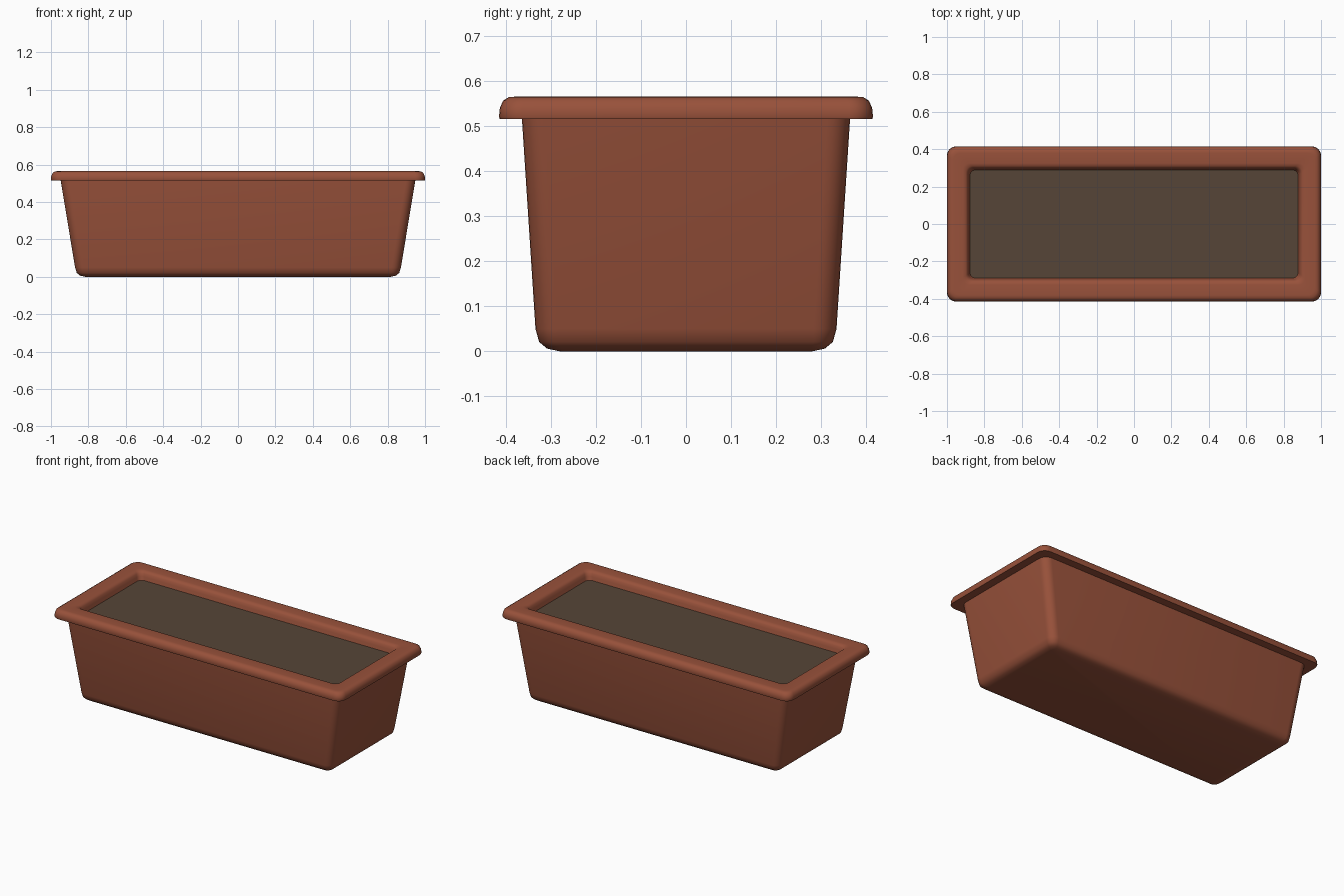
import bpy, bmesh, math

if "Cube" in bpy.data.objects:
    bpy.data.objects.remove(bpy.data.objects["Cube"])


def material(name, rgb):
    m = bpy.data.materials.new(name)
    m.diffuse_color = (*rgb, 1)
    m.use_nodes = True
    m.node_tree.nodes["Principled BSDF"].inputs["Base Color"].default_value = m.diffuse_color
    return m


terracotta = material("terracotta", (0.315, 0.083, 0.043))
soil_brown = material("soil brown", (0.092, 0.060, 0.038))


def rounded_rect(bm, hx, hy, z, r, steps=6):
    """Ring of vertices around a rounded rectangle."""
    ring = []
    for i, (sx, sy) in enumerate([(1, 1), (-1, 1), (-1, -1), (1, -1)]):
        for k in range(steps + 1):
            a = math.pi / 2 * (i + k / steps)
            ring.append(bm.verts.new((sx * (hx - r) + r * math.cos(a),
                                      sy * (hy - r) + r * math.sin(a), z)))
    return ring


def loft(name, sections, mat, cap_first=False, cap_last=False):
    bm = bmesh.new()
    rings = [rounded_rect(bm, *s) for s in sections]
    n = len(rings[0])
    for a, b in zip(rings, rings[1:]):
        for i in range(n):
            j = (i + 1) % n
            bm.faces.new((a[i], a[j], b[j], b[i]))
    if cap_first:
        bm.faces.new(rings[0][::-1])
    if cap_last:
        bm.faces.new(rings[-1])
    me = bpy.data.meshes.new(name)
    bm.to_mesh(me)
    bm.free()
    ob = bpy.data.objects.new(name, me)
    bpy.context.collection.objects.link(ob)
    me.materials.append(mat)
    bpy.context.view_layer.objects.active = ob
    ob.select_set(True)
    bpy.ops.object.shade_smooth_by_angle(angle=math.radians(40))
    ob.select_set(False)
    return ob


# tapered body with rounded base, overhanging rim and inner wall
# each section: half width, half depth, height, corner radius
loft("planter_box", [
    (0.815, 0.280, 0.000, 0.020),
    (0.843, 0.308, 0.006, 0.032),
    (0.862, 0.326, 0.021, 0.042),
    (0.871, 0.334, 0.050, 0.050),
    (0.948, 0.364, 0.515, 0.050),
    (0.998, 0.413, 0.515, 0.050),
    (1.000, 0.415, 0.520, 0.050),
    (0.998, 0.413, 0.540, 0.050),
    (0.991, 0.406, 0.556, 0.046),
    (0.978, 0.393, 0.564, 0.040),
    (0.965, 0.380, 0.565, 0.038),
    (0.915, 0.325, 0.565, 0.036),
    (0.899, 0.310, 0.562, 0.034),
    (0.889, 0.300, 0.552, 0.032),
    (0.884, 0.295, 0.535, 0.030),
    (0.872, 0.285, 0.500, 0.030),
], terracotta, cap_first=True)

# flat soil surface just below the rim
loft("soil", [(0.877, 0.289, 0.515, 0.030)], soil_brown, cap_last=True)
